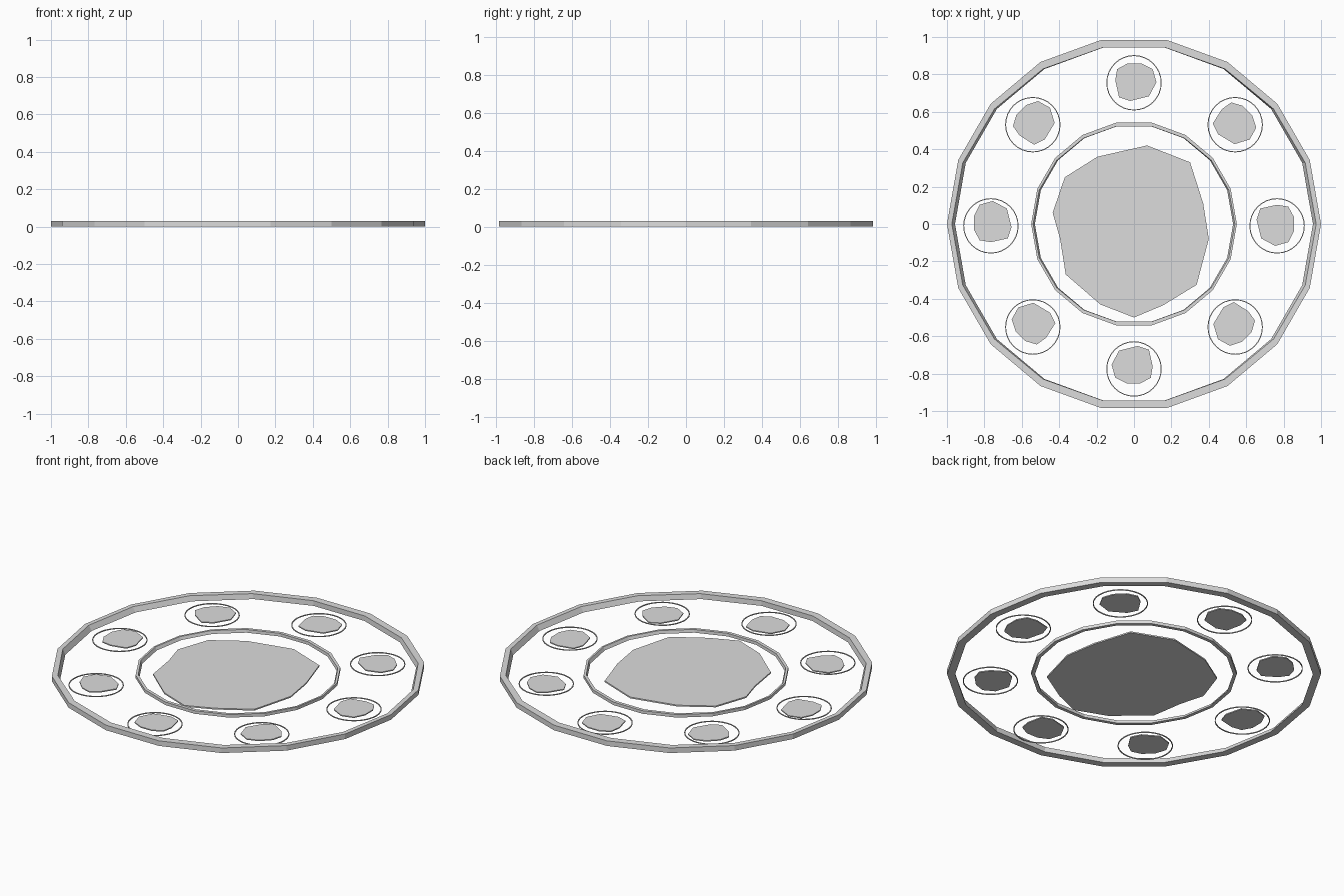
import bpy
import bmesh
from math import cos, sin, pi
from mathutils import Matrix, Vector

default_cube = bpy.data.objects.get("Cube")
if default_cube:
    bpy.data.objects.remove(default_cube, do_unlink=True)

# One plain grey for every part
grey = bpy.data.materials.new("light_grey")
grey.use_nodes = True
colour = (0.72, 0.72, 0.72, 1)
grey.diffuse_color = colour
grey.node_tree.nodes["Principled BSDF"].inputs["Base Color"].default_value = colour


def finish(name, mesh_data):
    bmesh.ops.recalc_face_normals(mesh_data, faces=mesh_data.faces)
    mesh = bpy.data.meshes.new(name)
    mesh_data.to_mesh(mesh)
    mesh_data.free()
    mesh.materials.append(grey)
    part = bpy.data.objects.new(name, mesh)
    bpy.context.collection.objects.link(part)
    return part


def band(name, outer, inner, height, sides, flare=1.0, centre=(0, 0)):
    """Closed ring; flare widens the upper inner edge along x only."""
    bm = bmesh.new()
    section = [(outer, outer, 0), (outer, outer, height),
               (inner * flare, inner, height), (inner, inner, 0)]
    loops = []
    for rx, ry, z in section:
        loop = []
        for i in range(sides):
            angle = 2 * pi * i / sides
            loop.append(bm.verts.new((centre[0] + rx * cos(angle),
                                      centre[1] + ry * sin(angle), z)))
        loops.append(loop)
    for k, lower in enumerate(loops):
        upper = loops[(k + 1) % len(loops)]
        for i in range(sides):
            j = (i + 1) % sides
            bm.faces.new((lower[i], lower[j], upper[j], upper[i]))
    return finish(name, bm)


def slab(name, outline, height, transform=Matrix()):
    """Flat polygon plate standing on the ground."""
    bm = bmesh.new()
    face = bm.faces.new([bm.verts.new(transform @ Vector((x, y, 0)))
                         for x, y in outline])
    result = bmesh.ops.extrude_face_region(bm, geom=[face], use_keep_orig=True)
    raised = [g for g in result["geom"] if isinstance(g, bmesh.types.BMVert)]
    bmesh.ops.translate(bm, verts=raised, vec=(0, 0, height))
    return finish(name, bm)


# Large faceted rims
band("outer_rim", 1.0, 0.957, 0.03, 18, flare=1.018)
band("inner_rim", 0.55, 0.53, 0.018, 18, flare=1.018)

# Irregular central stone
centre_outline = [
    (0.07, 0.42), (0.3, 0.33), (0.37, 0.11), (0.4, -0.08), (0.335, -0.325),
    (0.155, -0.435), (0, -0.5), (-0.18, -0.43), (-0.365, -0.27),
    (-0.395, -0.08), (-0.435, 0.06), (-0.37, 0.25), (-0.195, 0.36)]
slab("centre_stone", centre_outline, 0.008)

# Eight small stones, each within a thin circle
pebble_outline = [
    (-0.1, 0.01), (-0.09, 0.07), (-0.035, 0.1), (0.04, 0.1), (0.1, 0.07),
    (0.12, 0), (0.08, -0.075), (-0.02, -0.1), (-0.08, -0.08)]
for n in range(8):
    turn = n * pi / 4
    place = (Matrix.Translation((0, 0.003, 0)) @ Matrix.Rotation(turn, 4, "Z")
             @ Matrix.Translation((0, 0.755, 0)))
    slab(f"small_stone_{n + 1}", pebble_outline, 0.006, place)
    spot = (-0.765 * sin(turn), 0.765 * cos(turn) - 0.01)
    band(f"small_circle_{n + 1}", 0.148, 0.143, 0.005, 32, centre=spot)
